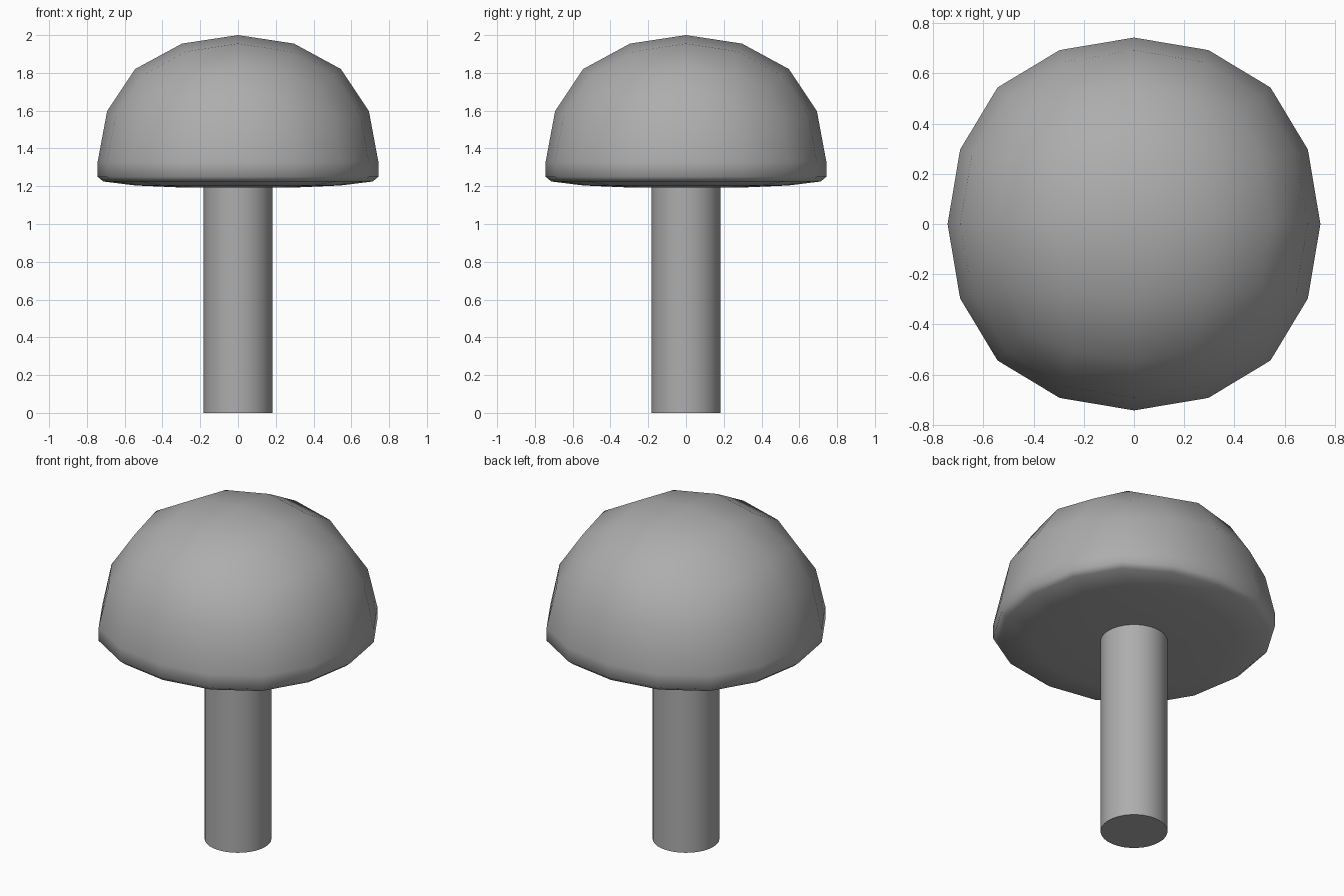
import bpy
import bmesh
from math import radians

cube = bpy.data.objects.get("Cube")
if cube:
    bpy.data.objects.remove(cube, do_unlink=True)

RADIUS = 0.743
EQUATOR = 1.33
TOP = 2.0

# One plain grey for everything
grey = bpy.data.materials.new("plain_grey")
grey.use_nodes = True
colour = (0.42, 0.42, 0.42, 1)
grey.diffuse_color = colour
for node in grey.node_tree.nodes:
    if node.type == "BSDF_PRINCIPLED":
        node.inputs["Base Color"].default_value = colour

# Stem
bpy.ops.mesh.primitive_cylinder_add(vertices=32, radius=0.182, depth=1.25,
                                    location=(0, 0, 0.625))
stem = bpy.context.object
stem.name = "stem"
stem.data.materials.append(grey)
bpy.ops.object.shade_smooth_by_angle(angle=radians(40))

# Cap: a cube smoothed into a rounded ball
bpy.ops.mesh.primitive_cube_add(size=2)
cap = bpy.context.object
cap.name = "cap"
cap.data.materials.append(grey)
smooth = cap.modifiers.new("rounding", "SUBSURF")
smooth.levels = 2
smooth.use_limit_surface = False
bpy.ops.object.modifier_apply(modifier=smooth.name)

# Keep the upper half as the dome
bm = bmesh.new()
bm.from_mesh(cap.data)
size = max(v.co.x for v in bm.verts)
bmesh.ops.delete(bm, geom=[v for v in bm.verts if v.co.z < -0.001],
                 context="VERTS")
for v in bm.verts:
    v.co.x *= RADIUS / size
    v.co.y *= RADIUS / size
    v.co.z = EQUATOR + v.co.z * (TOP - EQUATOR) / size

# Straight rim, rounded lower edge and shallow underside
rim = [e for e in bm.edges if e.is_boundary]
start = {}
width = 1.0
for scale, z in [(1, 1.25), (0.96, 1.225), (0.73, 1.204), (0.4, 1.193)]:
    new = bmesh.ops.extrude_edge_only(bm, edges=rim)["geom"]
    for v in (g for g in new if isinstance(g, bmesh.types.BMVert)):
        v.co.x *= scale / width
        v.co.y *= scale / width
        v.co.z = z
    rim = [g for g in new if isinstance(g, bmesh.types.BMEdge) and g.is_boundary]
    width = scale
bmesh.ops.contextual_create(bm, geom=rim)

bmesh.ops.recalc_face_normals(bm, faces=bm.faces[:])
for f in bm.faces:
    f.smooth = True
bm.to_mesh(cap.data)
bm.free()
